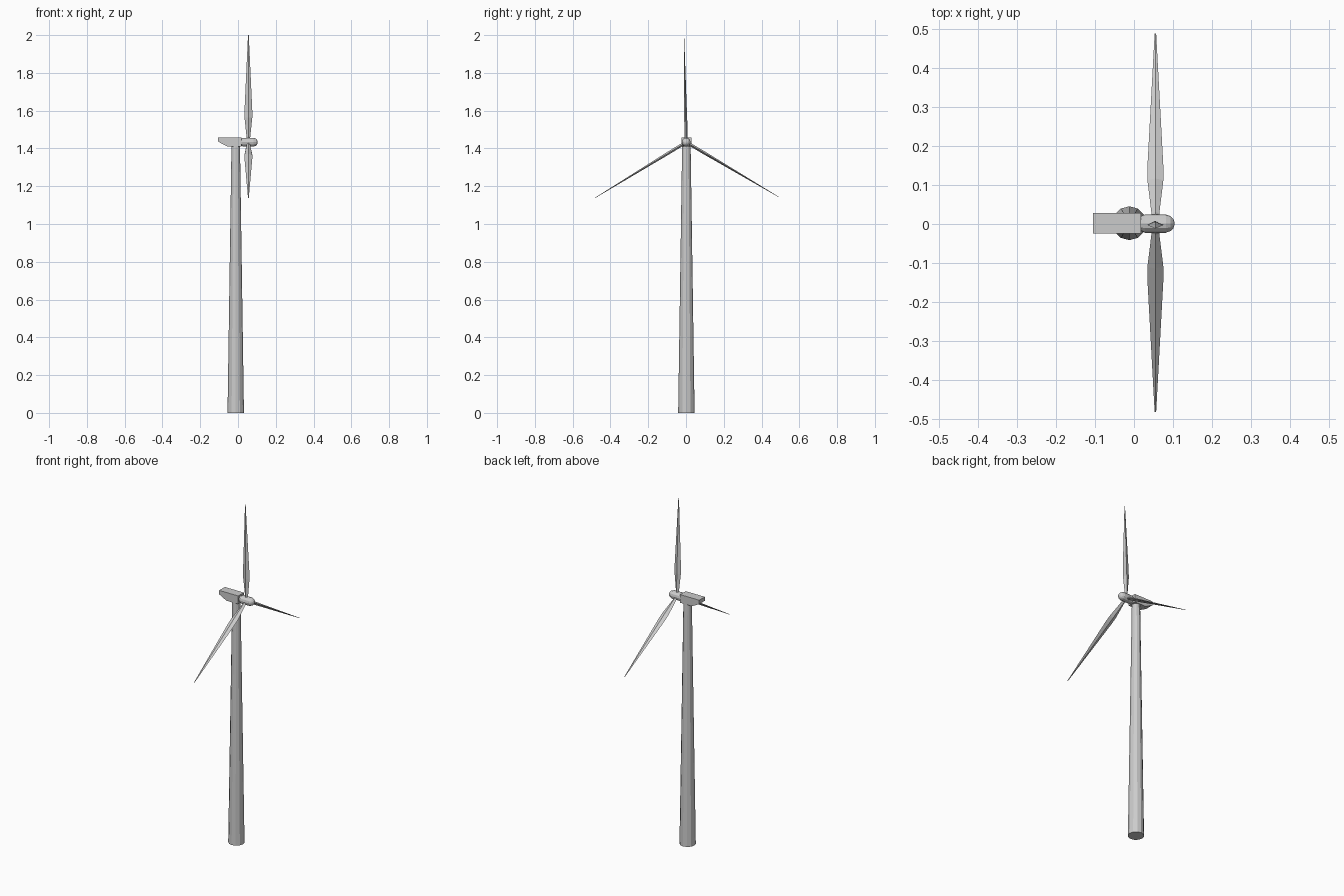
import bpy, bmesh, math
from mathutils import Matrix, Vector

if "Cube" in bpy.data.objects:
    bpy.data.objects.remove(bpy.data.objects["Cube"])


def loft(name, rings):
    """Skin a list of closed rings (same point count) and cap both ends."""
    bm = bmesh.new()
    loops = [[bm.verts.new(p) for p in ring] for ring in rings]
    n = len(loops[0])
    for a, b in zip(loops, loops[1:]):
        for i in range(n):
            j = (i + 1) % n
            bm.faces.new((a[i], a[j], b[j], b[i]))
    bm.faces.new(loops[0][::-1])
    bm.faces.new(loops[-1])
    bmesh.ops.recalc_face_normals(bm, faces=bm.faces)
    mesh = bpy.data.meshes.new(name)
    bm.to_mesh(mesh)
    bm.free()
    obj = bpy.data.objects.new(name, mesh)
    bpy.context.collection.objects.link(obj)
    return obj


def circle(radius, n):
    return [(radius * math.cos(2 * math.pi * i / n),
             radius * math.sin(2 * math.pi * i / n)) for i in range(n)]


# Tapered tower
TOWER_X, TOWER_Y = -0.012, 0.002
loft("tower", [[(TOWER_X + u, TOWER_Y + v, z) for u, v in circle(r, 12)]
               for z, r in ((0, 0.0435), (1.415, 0.0225))])

# Nacelle housing: side profile extruded across y
side = [(-0.105, 1.459), (-0.105, 1.436), (-0.058, 1.411),
        (0.018, 1.411), (0.018, 1.459)]
loft("nacelle", [[(x, y, z) for x, z in side] for y in (-0.024, 0.028)])

# Rounded hub pointing along +x
HUB = Vector((0.055, 0.001, 1.433))
hub_profile = [(0.016, 0.018), (0.028, 0.0235), (0.082, 0.0235),
               (0.094, 0.019), (0.101, 0.012), (0.104, 0.004)]
loft("hub", [[(x, HUB.y + u, HUB.z + v) for u, v in circle(r, 12)]
             for x, r in hub_profile])

# Three blades: distance from hub, half chord (x), half thickness (y)
sections = [(0.005, 0.009, 0.008), (0.03, 0.010, 0.008),
            (0.13, 0.0205, 0.008), (0.17, 0.0205, 0.007),
            (0.567, 0.002, 0.001)]
for i, angle in enumerate((1.2, 121.4, -120.6)):
    blade = loft(f"blade_{i + 1}",
                 [[(c, 0, r), (0, t, r), (-c, 0, r), (0, -t, r)]
                  for r, c, t in sections])
    blade.data.transform(Matrix.Translation(HUB)
                         @ Matrix.Rotation(math.radians(angle), 4, 'X'))
